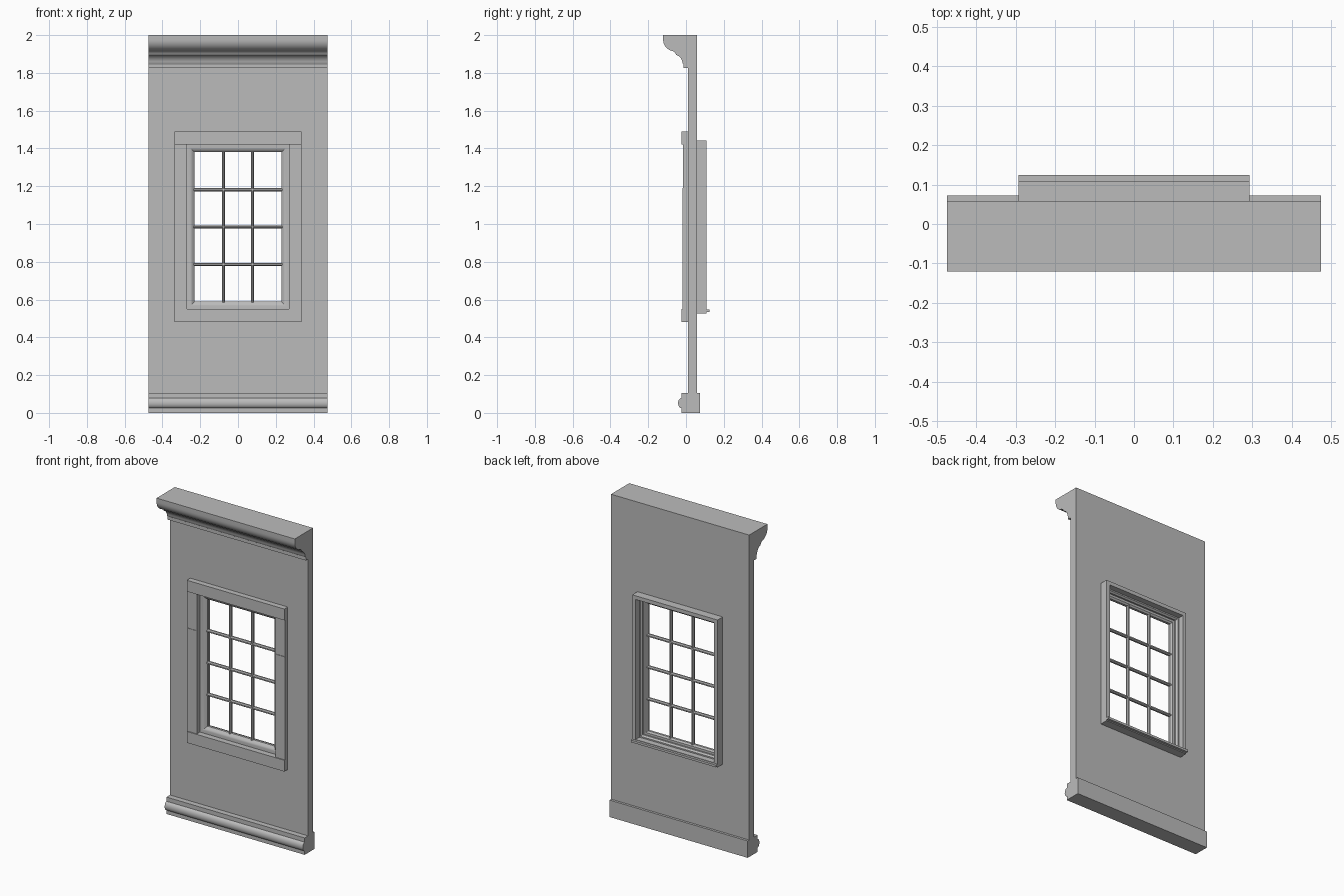
import bpy, bmesh
from math import sin, cos, pi, radians

if "Cube" in bpy.data.objects:
    bpy.data.objects.remove(bpy.data.objects["Cube"], do_unlink=True)

GREY = (0.5, 0.5, 0.5, 1)
plaster = bpy.data.materials.new("plain grey")
plaster.use_nodes = True
plaster.diffuse_color = GREY
plaster.node_tree.nodes["Principled BSDF"].inputs["Base Color"].default_value = GREY

WIDTH = 0.475                         # half width of the wall
HALF, LOW, HIGH = 0.27, 0.55, 1.42    # window opening
SPLAY = 0.04                          # sash width


def finish(name, bm, smooth=False):
    bmesh.ops.recalc_face_normals(bm, faces=bm.faces)
    mesh = bpy.data.meshes.new(name)
    bm.to_mesh(mesh)
    bm.free()
    mesh.materials.append(plaster)
    obj = bpy.data.objects.new(name, mesh)
    bpy.context.collection.objects.link(obj)
    if smooth:
        bpy.ops.object.select_all(action='DESELECT')
        obj.select_set(True)
        bpy.context.view_layer.objects.active = obj
        bpy.ops.object.shade_smooth_by_angle(angle=radians(35))
    return obj


def box(name, x0, x1, y0, y1, z0, z1):
    bm = bmesh.new()
    bmesh.ops.create_cube(bm, size=1)
    for v in bm.verts:
        v.co.x = x1 if v.co.x > 0 else x0
        v.co.y = y1 if v.co.y > 0 else y0
        v.co.z = z1 if v.co.z > 0 else z0
    return finish(name, bm)


def moulding(name, profile):
    """Extrude a (y, z) profile across the full wall width."""
    bm = bmesh.new()
    ends = [[bm.verts.new((x, y, z)) for y, z in profile] for x in (-WIDTH, WIDTH)]
    n = len(profile)
    for i in range(n):
        j = (i + 1) % n
        bm.faces.new((ends[0][i], ends[0][j], ends[1][j], ends[1][i]))
    for end in ends:
        bm.faces.new(end)
    return finish(name, bm, True)


def opening(o):
    """Window rectangle grown outwards by o."""
    return HALF + o, LOW - o, HIGH + o


def frame(name, loops):
    """Join (rectangle, y) loops into a closed mitred frame."""
    bm = bmesh.new()
    rings = [[bm.verts.new(p) for p in ((-w, y, lo), (w, y, lo), (w, y, hi), (-w, y, hi))]
             for (w, lo, hi), y in loops]
    for k, ring in enumerate(rings):
        after = rings[(k + 1) % len(rings)]
        for i in range(4):
            j = (i + 1) % 4
            bm.faces.new((ring[i], ring[j], after[j], after[i]))
    return finish(name, bm, True)


def arc(cy, cz, ry, rz, start, end, steps=8):
    angles = [radians(start + (end - start) * i / steps) for i in range(steps + 1)]
    return [(cy + ry * cos(a), cz + rz * sin(a)) for a in angles]


# Wall panel with the window hole
outer, hole = (WIDTH, 0, 2), opening(0.01)
frame("wall_panel", [(outer, 0.01), (hole, 0.01), (hole, 0.058), (outer, 0.058)])

# Crown moulding: rounded nose above a cove
crown = [(0.058, 2.0), (-0.121, 2.0)]
crown += arc(-0.061, 1.975, 0.06, 0.06, 180, 262)
crown += [(-0.058, 1.908)]
crown += arc(-0.068, 1.848, 0.05, 0.05, 72, 5)
crown += [(-0.013, 1.845), (-0.013, 1.825), (0.058, 1.825)]
moulding("crown_moulding", crown)

# Baseboard with a rounded bead
base = [(0.073, 0), (-0.024, 0), (-0.024, 0.022)]
base += arc(-0.024, 0.052, 0.018, 0.027, 270, 90)
base += [(-0.024, 0.105), (0.073, 0.105)]
moulding("baseboard", base)

# Casing around the window front
EDGE = 0.335
box("casing_head", -EDGE, EDGE, -0.024, 0.02, HIGH, 1.49)
box("casing_apron", -EDGE, EDGE, -0.024, 0.02, 0.48, LOW)
for side, s in (("left", 1), ("right", -1)):
    xs = sorted((s * HALF, s * EDGE))
    box(f"casing_upper_{side}", *xs, -0.015, 0.02, 1.19, HIGH)
    box(f"casing_lower_{side}", *xs, -0.018, 0.02, LOW, 1.19)

# Jamb box standing out at the back, with its sill
frame("window_jamb", [(opening(0.023), 0.02), (opening(0), 0.02),
                      (opening(0), 0.109), (opening(0.023), 0.109)])
box("back_sill", -0.293, 0.293, 0.058, 0.124, 0.533, 0.547)

# Sash with a bevelled inner edge, and the stop behind it
frame("window_sash", [(opening(0), 0.012), (opening(-0.018), 0.012),
                      (opening(-0.028), 0.018), (opening(-SPLAY), 0.03),
                      (opening(-SPLAY), 0.044), (opening(-0.03), 0.052),
                      (opening(0), 0.052)])
frame("sash_stop", [(opening(0), 0.05), (opening(-0.016), 0.05),
                    (opening(-0.016), 0.062), (opening(-0.008), 0.072), (opening(0), 0.072)])


# Glazing bars
def glazing_bar(name, start, end):
    bm = bmesh.new()
    upright = start[0] == end[0]
    rings = []
    for x, z in (start, end):
        ring = []
        for i in range(8):
            a = pi / 8 + i * pi / 4
            off, y = 0.0095 * cos(a), 0.037 + 0.013 * sin(a)
            ring.append(bm.verts.new((x + off, y, z) if upright else (x, y, z + off)))
        rings.append(ring)
    for i in range(8):
        j = (i + 1) % 8
        bm.faces.new((rings[0][i], rings[0][j], rings[1][j], rings[1][i]))
    for ring in rings:
        bm.faces.new(ring)
    return finish(name, bm)


w, lo, hi = opening(-SPLAY + 0.005)
for i in (1, 2):
    x = -0.23 + 0.46 * i / 3
    glazing_bar(f"upright_bar_{i}", (x, lo), (x, hi))
for i in (1, 2, 3):
    z = 0.588 + 0.198 * i
    glazing_bar(f"cross_bar_{i}", (-w, z), (w, z))
